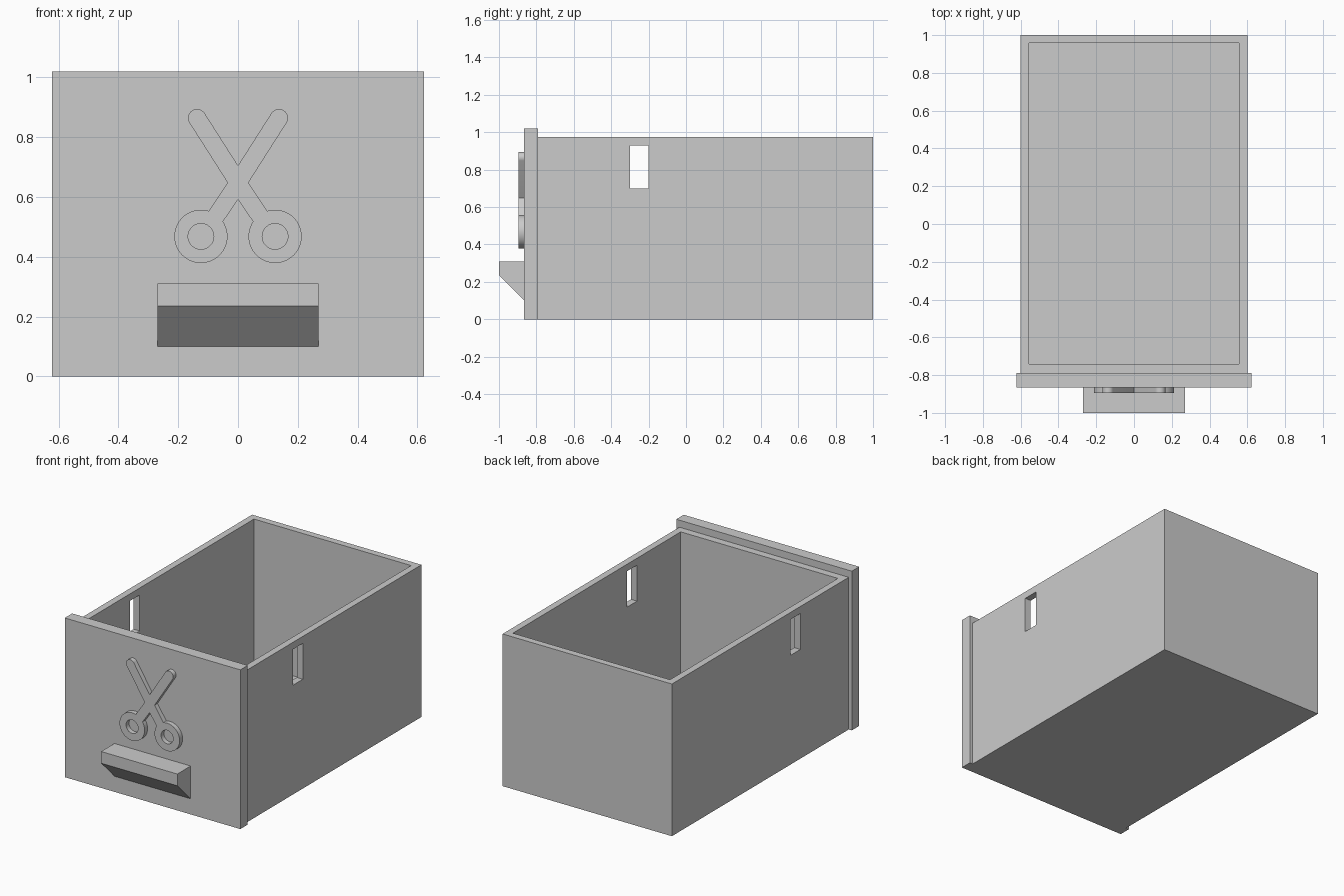
import bpy
import bmesh
from math import radians, cos, sin
from mathutils import Vector

default = bpy.data.objects.get("Cube")
if default:
    bpy.data.objects.remove(default, do_unlink=True)

grey = bpy.data.materials.new("light_grey")
grey.use_nodes = True
colour = (0.6, 0.6, 0.6, 1)
grey.diffuse_color = colour
grey.node_tree.nodes["Principled BSDF"].inputs["Base Color"].default_value = colour


def add_object(name, data):
    obj = bpy.data.objects.new(name, data)
    bpy.context.collection.objects.link(obj)
    data.materials.append(grey)
    return obj


def box(name, low, high):
    """Box between two opposite corners."""
    low, high = Vector(low), Vector(high)
    bm = bmesh.new()
    bmesh.ops.create_cube(bm, size=1)
    for v in bm.verts:
        v.co = v.co * (high - low) + (low + high) / 2
    mesh = bpy.data.meshes.new(name)
    bm.to_mesh(mesh)
    bm.free()
    return add_object(name, mesh)


def cut(target, cutter):
    """Subtract the cutter and discard it."""
    cutter.hide_render = True
    mod = target.modifiers.new("cut", "BOOLEAN")
    mod.operation = "DIFFERENCE"
    mod.solver = "EXACT"
    mod.object = cutter
    bpy.context.view_layer.objects.active = target
    bpy.ops.object.modifier_apply(modifier=mod.name)
    bpy.data.objects.remove(cutter, do_unlink=True)


def arc(centre, radius, start, end, steps):
    angles = [radians(start + (end - start) * i / steps) for i in range(steps + 1)]
    return [(centre[0] + radius * cos(a), centre[1] + radius * sin(a)) for a in angles]


# Open drawer body with a slot through both sides
body = box("drawer_body", (-0.6, -0.79, 0), (0.6, 1, 0.975))
cut(body, box("cavity", (-0.557, -0.742, 0.045), (0.557, 0.957, 1.2)))
cut(body, box("side_slots", (-0.8, -0.3, 0.7), (0.8, -0.2, 0.93)))

# Front panel
box("front_panel", (-0.622, -0.865, 0), (0.622, -0.79, 1.02))

# Handle: wedge profile extruded across the front
profile = [(-0.865, 0.1), (-1, 0.235), (-1, 0.31), (-0.865, 0.31)]
bm = bmesh.new()
face = bm.faces.new([bm.verts.new((-0.27, y, z)) for y, z in profile])
side = bmesh.ops.extrude_face_region(bm, geom=[face])["geom"]
bmesh.ops.translate(bm, vec=(0.54, 0, 0),
                    verts=[g for g in side if isinstance(g, bmesh.types.BMVert)])
bmesh.ops.recalc_face_normals(bm, faces=bm.faces)
mesh = bpy.data.meshes.new("handle")
bm.to_mesh(mesh)
bm.free()
add_object("handle", mesh)

# Raised scissors: half outline mirrored, with a hole in each finger ring
ring = (0.124, 0.468)
half = [(0, 0.705)]
half += arc((0.137, 0.864), 0.03, 147.7, -32.3, 14)
half += [(0.035, 0.648)]
half += arc(ring, 0.089, 107, -214, 44)
half += [(0, 0.591)]
outline = half + [(-x, z) for x, z in reversed(half[1:-1])]
hole = arc(ring, 0.043, 0, 350, 35)

curve = bpy.data.curves.new("scissors_relief", "CURVE")
curve.dimensions = "2D"
curve.fill_mode = "BOTH"
curve.extrude = 0.017
for points in (outline, hole, [(-x, z) for x, z in hole]):
    spline = curve.splines.new("POLY")
    spline.points.add(len(points) - 1)
    for point, (x, z) in zip(spline.points, points):
        point.co = (x, z, 0, 1)
    spline.use_cyclic_u = True
scissors = add_object("scissors_relief", curve)
scissors.rotation_euler.x = radians(90)
scissors.location.y = -0.878

# Turn the relief into a mesh with smooth rims and sharp edges
bpy.ops.object.select_all(action="DESELECT")
scissors.select_set(True)
bpy.context.view_layer.objects.active = scissors
bpy.ops.object.convert(target="MESH")
scissors = bpy.context.view_layer.objects.active
bm = bmesh.new()
bm.from_mesh(scissors.data)
bmesh.ops.remove_doubles(bm, verts=bm.verts, dist=0.0001)
bmesh.ops.recalc_face_normals(bm, faces=bm.faces)
bm.to_mesh(scissors.data)
bm.free()
bpy.ops.object.shade_smooth_by_angle(angle=radians(30))
